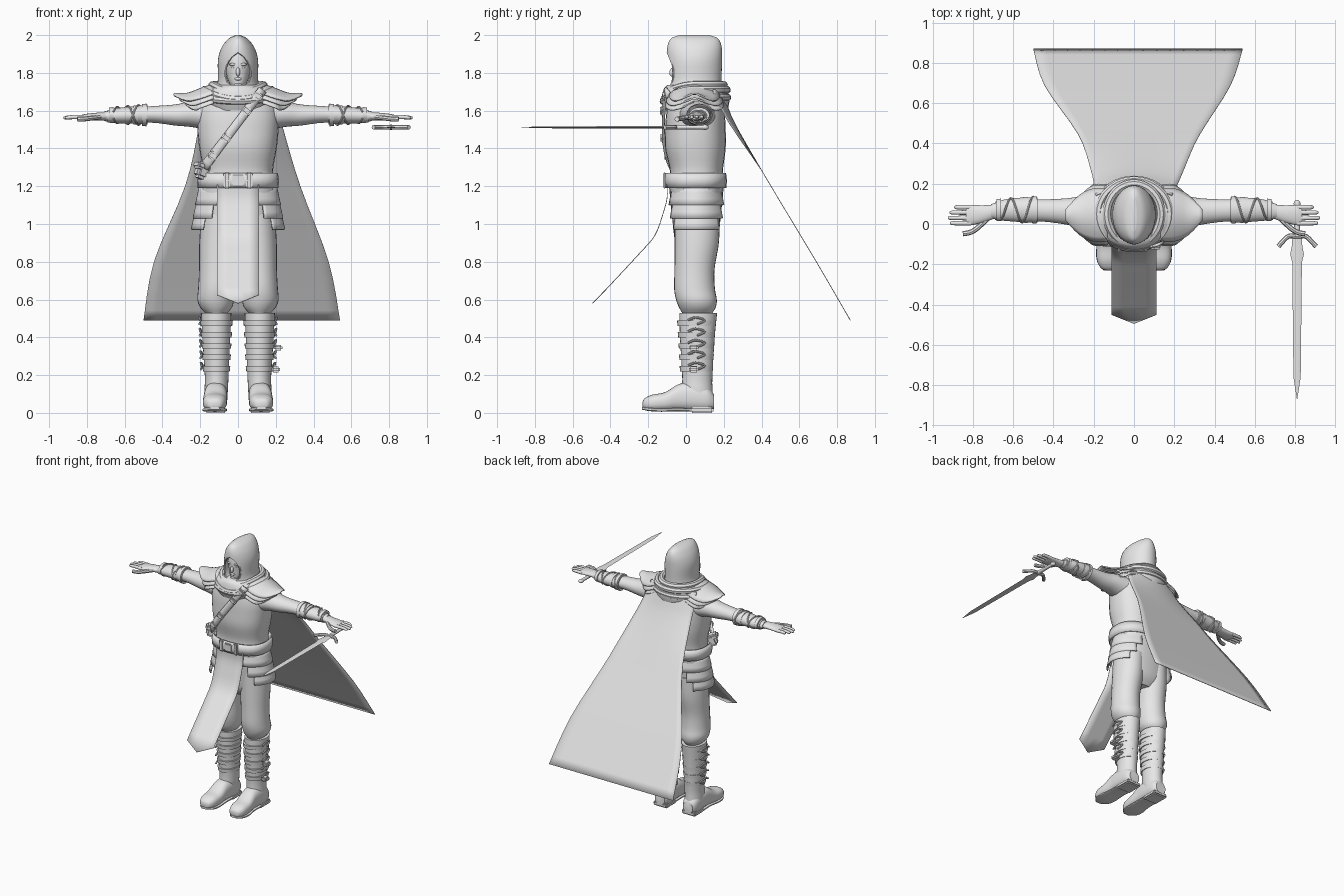
import bpy, bmesh
from math import sin, cos, pi, radians, copysign
from mathutils import Matrix, Vector, Euler

cube = bpy.data.objects.get("Cube")
if cube:
    bpy.data.objects.remove(cube)

grey = bpy.data.materials.new("plain grey")
grey.use_nodes = True
grey.diffuse_color = (0.8, 0.8, 0.8, 1)
grey.node_tree.nodes["Principled BSDF"].inputs["Base Color"].default_value = (0.8, 0.8, 0.8, 1)
parts = []


def finish(name, mesh, both=False, thick=0):
    obj = bpy.data.objects.new(name, mesh)
    bpy.context.collection.objects.link(obj)
    mesh.materials.clear()
    mesh.materials.append(grey)
    if thick:
        solid = obj.modifiers.new("Solidify", 'SOLIDIFY')
        solid.thickness, solid.offset = thick, 0
    if both:
        obj.modifiers.new("Mirror", 'MIRROR').use_mirror_merge = False
    parts.append(obj)
    return obj


def from_bmesh(name, bm, both=False, thick=0):
    bmesh.ops.recalc_face_normals(bm, faces=bm.faces)
    mesh = bpy.data.meshes.new(name)
    bm.to_mesh(mesh)
    bm.free()
    return finish(name, mesh, both, thick)


def resample(points, steps):
    """Smooth curve through the given points."""
    pts = [Vector(p) for p in points]
    out = []
    for i in range(len(pts) - 1):
        a, b, c, d = pts[max(i - 1, 0)], pts[i], pts[i + 1], pts[min(i + 2, len(pts) - 1)]
        for s in range(steps):
            t = s / steps
            out.append(b + (c - a) * t / 2 + (a - b * 2.5 + c * 2 - d / 2) * t * t
                       + ((b - c) * 1.5 + (d - a) / 2) * t ** 3)
    return out + [pts[-1]]


def grid(name, rows, closed=False, both=False, thick=0):
    bm = bmesh.new()
    vs = [[bm.verts.new(p) for p in row] for row in rows]
    n = len(vs[0])
    for r, s in zip(vs, vs[1:]):
        for j in range(n if closed else n - 1):
            k = (j + 1) % n
            bm.faces.new((r[j], r[k], s[k], s[j]))
    if closed and not thick:
        bm.faces.new(vs[0])
        bm.faces.new(vs[-1])
    return from_bmesh(name, bm, both, thick)


def loft(name, axis, sections, both=False, sides=28, power=2.0, steps=4, thick=0):
    """Sections: place on the axis, two centre values, two radii."""
    rows = []
    for t, c, d, r, q in resample(sections, steps):
        row = []
        for j in range(sides):
            a = 2 * pi * j / sides
            u = c + r * copysign(abs(cos(a)) ** (2 / power), cos(a))
            v = d + q * copysign(abs(sin(a)) ** (2 / power), sin(a))
            row.append({'X': (t, u, v), 'Y': (u, t, v), 'Z': (u, v, t)}[axis])
        rows.append(row)
    return grid(name, rows, True, both, thick)


def tube(name, points, radius, both=False, closed=False, steps=4):
    curve = bpy.data.curves.new(name, 'CURVE')
    curve.dimensions, curve.bevel_depth, curve.bevel_resolution = '3D', radius, 2
    curve.use_fill_caps = True
    pts = resample(points, steps)
    line = curve.splines.new('POLY')
    line.points.add(len(pts) - 1)
    for p, co in zip(line.points, pts):
        p.co = (*co, 1)
    line.use_cyclic_u = closed
    tmp = bpy.data.objects.new("tmp", curve)
    mesh = bpy.data.meshes.new_from_object(tmp)
    bpy.data.objects.remove(tmp)
    return finish(name, mesh, both)


def place(at, size, turn):
    return Matrix.LocRotScale(Vector(at), Euler([radians(a) for a in turn]), Vector(size))


def blob(name, at, size, both=False, turn=(0, 0, 0)):
    bm = bmesh.new()
    bmesh.ops.create_uvsphere(bm, u_segments=20, v_segments=12, radius=1, matrix=place(at, size, turn))
    return from_bmesh(name, bm, both)


def box(name, at, size, both=False, turn=(0, 0, 0), bevel=0.008):
    bm = bmesh.new()
    bmesh.ops.create_cube(bm, size=1, matrix=place(at, size, turn))
    bmesh.ops.bevel(bm, geom=bm.edges[:], offset=bevel, segments=2, affect='EDGES')
    return from_bmesh(name, bm, both)


# Torso, hips and belt
loft("torso", 'Z', [(1.19, 0, .05, .195, .145), (1.28, 0, .055, .185, .14), (1.4, 0, .05, .205, .16),
     (1.5, 0, .05, .215, .16), (1.58, 0, .05, .215, .155), (1.65, 0, .05, .19, .14), (1.71, 0, .05, .12, .1)], power=2.4)
loft("hips", 'Z', [(.84, 0, .055, .1, .07), (.9, 0, .055, .17, .11), (1, 0, .055, .195, .125), (1.2, 0, .055, .2, .145)], power=2.4)
loft("belt", 'Z', [(1.19, 0, .05, .21, .16), (1.23, 0, .05, .213, .163), (1.27, 0, .05, .207, .158)], power=2.4, steps=1, thick=.008)
box("belt_loops", (.06, -.112, 1.23), (.035, .02, .09), True)
box("belt_buckle", (0, -.115, 1.23), (.07, .014, .06))

# Layered hip plates
for i, (top, low, reach, spread) in enumerate([(1.2, 1.1, .224, 66), (1.13, 1.03, .236, 54), (1.07, .97, .246, 42)]):
    rows = []
    for k in range(4):
        t = k / 3
        rx = reach - .022 * (1 - t)
        rows.append([(rx * cos(a), .055 + (rx - .066) * sin(a), top + (low - top) * t)
                     for a in [radians(spread) * (j / 10 - 1) for j in range(21)]])
    grid(f"hip_plate_{i + 1}", rows, both=True, thick=.008)

# Front cloth panel with a pointed end
path = resample([(-.1, 1.21), (-.1, 1.14), (-.12, 1.06), (-.165, .94), (-.25, .84), (-.45, .625)], 4)
rows = []
for i, (y, z) in enumerate(path):
    tip = .045 if i == len(path) - 1 else 0
    rows.append([(.112 * u, y - tip * (1 - abs(u)), z - tip * (1 - abs(u))) for u in (-1, -.5, 0, .5, 1)])
grid("front_panel", rows, thick=.004)

# Cape: depth, height, right edge, left edge
rows = []
for y, z, right, left in resample([(.19, 1.71, .19, .19), (.22, 1.62, .2, .21), (.275, 1.5, .21, .24),
                                   (.45, 1.2, .28, .33), (.69, .8, .445, .48), (.87, .49, .5, .54)], 4):
    bend = max(0, z - 1.3) * .12
    rows.append([(u * (left if u > 0 else right), y - bend * u * u, z) for u in [j / 8 - 1 for j in range(17)]])
grid("cape", rows, thick=.004)

# Hood with an arched opening
hood = loft("hood", 'Z', [(1.68, 0, .045, .14, .15), (1.75, 0, .045, .108, .143), (1.86, 0, .045, .107, .146),
            (1.92, 0, .045, .093, .146), (1.96, 0, .045, .07, .138), (1.985, 0, .045, .045, .12), (2, 0, .045, .012, .08)], sides=40)
arch = resample([(0, 1.91), (.035, 1.885), (.06, 1.84), (.066, 1.79), (.05, 1.74), (0, 1.7)], 4)
outline = [(x, z) for x, z in arch] + [(-x, z) for x, z in arch[-2:0:-1]]
cutter = grid("hood_cutter", [[(x, y, z) for x, z in outline] for y in (-.3, .02)], True)
cutter.hide_render = True
cut = hood.modifiers.new("Opening", 'BOOLEAN')
cut.object, cut.operation, cut.solver = cutter, 'DIFFERENCE', 'EXACT'
bpy.context.view_layer.objects.active = hood
bpy.ops.object.modifier_apply(modifier="Opening")
parts.remove(cutter)
bpy.data.objects.remove(cutter)
tube("hood_rim", [(x, -.097 + abs(x) * .45, z) for x, z in outline + outline[:1]], .006, steps=1)

# Face
loft("face", 'Z', [(1.715, 0, .0, .022, .05), (1.74, 0, -.005, .043, .06), (1.79, 0, 0, .06, .068), (1.85, 0, 0, .066, .072), (1.92, 0, 0, .05, .06)])
blob("nose", (0, -.072, 1.805), (.011, .016, .024), turn=(-15, 0, 0))
blob("brows", (.026, -.062, 1.845), (.022, .01, .007), True)
blob("eyes", (.026, -.062, 1.83), (.012, .006, .006), True)
blob("lips", (0, -.064, 1.768), (.02, .01, .008))
blob("chin", (0, -.056, 1.735), (.02, .014, .014))

# Cowl around the neck, with folds that sag at the front
loft("cowl", 'Z', [(1.6, 0, .055, .17, .165), (1.65, 0, .05, .2, .18), (1.69, 0, .05, .2, .175),
     (1.72, 0, .05, .16, .165), (1.735, 0, .045, .115, .145)])
for name, rx, ry, z, sag, r in [("upper_fold", .135, .15, 1.735, .04, .022), ("middle_fold", .175, .165, 1.71, .05, .022),
                                ("lower_fold", .19, .17, 1.67, .02, .02)]:
    tube(name, [(rx * sin(a), .05 - ry * cos(a), z - sag * max(0, cos(a)) ** 2) for a in [2 * pi * j / 40 for j in range(40)]],
         r, closed=True, steps=1)

# Pointed shoulder guards in layers
for i, (tip, z, wide) in enumerate([(.34, 1.69, .13), (.31, 1.665, .145), (.28, 1.64, .15)]):
    rows = []
    for x, h, w in resample([(.13, z + .05, wide), (.2, z + .025, wide), (.27 - .02 * i, z, wide * .75), (tip, z, .025)], 3):
        rows.append([(x, .045 + w * u, h - .05 * u * u * w / wide) for u in [j / 5 - 1 for j in range(11)]])
    grid(f"shoulder_guard_{i + 1}", rows, both=True, thick=.009)

# Arms, bracers and hands
loft("arms", 'X', [(.15, .06, 1.575, .1, .08), (.25, .06, 1.582, .082, .068), (.33, .062, 1.577, .066, .056),
     (.45, .067, 1.58, .055, .044), (.6, .07, 1.575, .053, .04), (.71, .063, 1.57, .036, .025)], True)
loft("bracers", 'X', [(.48, .07, 1.58, .062, .053), (.55, .07, 1.577, .061, .046), (.62, .07, 1.574, .056, .042), (.69, .065, 1.57, .045, .033)], True)
for name, x, ry, rz in [("elbow_cuffs", .485, .068, .06), ("wrist_cuffs", .66, .056, .042), ("middle_cuffs", .53, .065, .052)]:
    loft(name, 'X', [(x, .07, 1.577, ry, rz), (x + .022, .07, 1.577, ry - .002, rz - .002)], True, steps=1)
for name, way in [("bracer_lace", 1), ("bracer_cross_lace", -1)]:
    tube(name, [(.5 + .16 * t, .07 + (.066 - .011 * t) * cos(way * 9 * t), 1.577 + (.055 - .013 * t) * sin(way * 9 * t))
                for t in [j / 40 for j in range(41)]], .005, True, steps=1)
loft("palms", 'X', [(.69, .062, 1.57, .034, .022), (.75, .05, 1.568, .043, .021), (.81, .044, 1.565, .05, .017), (.835, .044, 1.565, .047, .011)], True)
for name, y, tip in [("little_fingers", .083, .895), ("ring_fingers", .057, .917), ("middle_fingers", .03, .925), ("index_fingers", .004, .915)]:
    loft(name, 'X', [(.81, y, 1.565, .012, .012), (.87, y, 1.566, .011, .011), (tip - .01, y, 1.563, .009, .009), (tip, y, 1.562, .003, .003)], True, 12)
tube("thumbs", [(.73, .025, 1.566), (.78, -.022, 1.56), (.815, -.042, 1.556), (.85, -.048, 1.555)], .013, True)

# Trousers
loft("trousers", 'Z', [(1.05, .1, .06, .095, .12), (.9, .105, .057, .1, .117), (.76, .112, .045, .094, .106), (.66, .115, .045, .096, .108),
     (.6, .118, .055, .097, .108), (.56, .116, .06, .085, .098), (.53, .115, .06, .06, .08)], True)

# Boots
loft("boot_shafts", 'Z', [(.06, .118, .075, .06, .07), (.13, .115, .06, .062, .08), (.2, .113, .06, .063, .08), (.4, .115, .06, .074, .092), (.53, .115, .065, .08, .1)], True)
loft("boot_feet", 'Y', [(.147, .118, .06, .04, .04), (.11, .118, .075, .058, .065), (.03, .118, .085, .062, .075), (-.04, .119, .082, .061, .07),
     (-.11, .122, .06, .064, .05), (-.18, .124, .053, .06, .043), (-.22, .124, .048, .04, .028), (-.23, .124, .045, .015, .012)], True, power=2.5)
loft("boot_soles", 'Y', [(.04, .119, .015, .058, .009), (-.05, .119, .017, .058, .009), (-.13, .123, .015, .065, .009), (-.19, .124, .018, .058, .009), (-.232, .124, .024, .025, .007)], True, power=4)
box("boot_heels", (.118, .085, .016), (.115, .12, .032), True)
for i in range(5):
    z = .22 + i * .06
    grow = (z - .2) * .055
    loft(f"boot_strap_{i + 1}", 'Z', [(z, .114, .055, .069 + grow, .085 + grow), (z + .028, .114, .055, .072 + grow, .088 + grow)], True, steps=1)
    tube(f"boot_lace_{i + 1}", [(.192 + grow * .6, .01, z + .03), (.196 + grow * .6, .05, z + .045), (.186 + grow * .6, .1, z + .03), (.196 + grow * .6, .06, z + .01)], .006, True)
for name, x, z in [("upper_boot_buckle", .212, .345), ("lower_boot_buckle", .2, .23)]:
    box(name, (x, .04, z), (.045, .05, .03))

# Chest strap with buckles and a pouch
def chest(x, z):
    return Vector((x, .05 - .17 * (1 - abs(x / .22) ** 2.4) ** .42, z))

rows = []
for i in range(17):
    t = i / 16
    rows.append([chest(.13 - .31 * t + w, 1.71 - .41 * t - w * .75) for w in (-.018, 0, .018)])
grid("chest_strap", rows, thick=.014)
for i, t in enumerate((.08, .27, .62, .85)):
    box(f"strap_buckle_{i + 1}", chest(.13 - .31 * t, 1.71 - .41 * t) + Vector((0, -.006, 0)), (.05, .025, .04), turn=(0, 37, 0))
box("pouch", (-.19, -.04, 1.28), (.07, .06, .085), turn=(0, 20, 30), bevel=.015)
box("pouch_flap", (-.19, -.046, 1.305), (.08, .066, .04), turn=(0, 20, 30), bevel=.01)

# Sword lying flat beside the left hand
loft("sword_blade", 'Y', [(-.05, .81, 1.512, .022, .006), (-.11, .81, 1.512, .026, .006), (-.15, .81, 1.512, .034, .006), (-.19, .81, 1.512, .024, .006),
     (-.76, .81, 1.512, .018, .005), (-.87, .81, 1.512, .001, .001)], sides=4, steps=1)
tube("sword_guard", [(.717, -.112, 1.512), (.74, -.085, 1.512), (.77, -.06, 1.512), (.81, -.062, 1.512), (.85, -.06, 1.512), (.88, -.085, 1.512), (.905, -.112, 1.512)], .012)
loft("sword_grip", 'Y', [(-.06, .81, 1.512, .017, .013), (.02, .81, 1.512, .013, .011), (.09, .81, 1.512, .012, .011)], sides=14)
blob("sword_pommel", (.81, .1, 1.512), (.017, .02, .014))

bpy.ops.object.select_all(action='DESELECT')
for obj in parts:
    obj.select_set(True)
bpy.context.view_layer.objects.active = parts[0]
bpy.ops.object.shade_smooth_by_angle(angle=radians(40))
